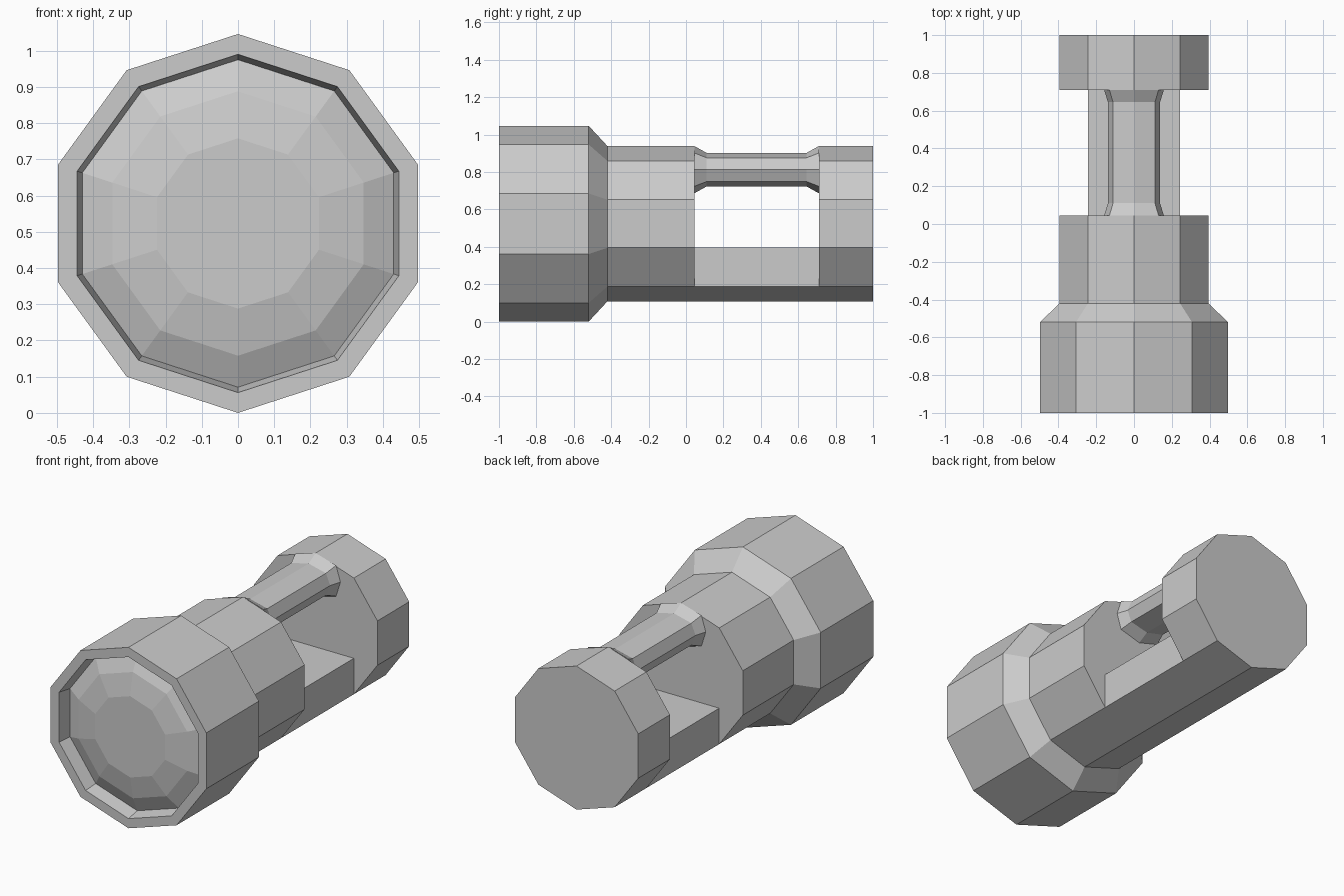
import bpy, bmesh, math

if "Cube" in bpy.data.objects:
    bpy.data.objects.remove(bpy.data.objects["Cube"])

CZ = 0.523  # height of the long axis


def loft(name, sections):
    """Skin cross-sections [(y, [(x, z), ...]), ...] and cap both ends."""
    bm = bmesh.new()
    rings = [[bm.verts.new((x, y, z)) for x, z in pts] for y, pts in sections]
    for a, b in zip(rings, rings[1:]):
        n = len(a)
        for i in range(n):
            j = (i + 1) % n
            bm.faces.new((a[i], a[j], b[j], b[i]))
    bm.faces.new(rings[0])
    bm.faces.new(rings[-1])
    bmesh.ops.recalc_face_normals(bm, faces=bm.faces)
    mesh = bpy.data.meshes.new(name)
    bm.to_mesh(mesh)
    bm.free()
    ob = bpy.data.objects.new(name, mesh)
    bpy.context.collection.objects.link(ob)
    return ob


def decagon(r):
    return [(r * math.sin(math.radians(36 * i)), CZ + r * math.cos(math.radians(36 * i)))
            for i in range(10)]


def grip(w_in, w_out, h):
    """Eight-sided handle section, with a point at top and bottom."""
    c, k = 0.812, 0.707 * h
    return [(0, c + h), (w_in, c + k), (w_out, c), (w_in, c - k),
            (0, c - h), (-w_in, c - k), (-w_out, c), (-w_in, c + k)]


# Lamp head: domed lens, recessed rim, outer shell, taper and front of the body
profile = [(-0.985, 0.235), (-0.96, 0.365), (-0.92, 0.452), (-1.0, 0.467),
           (-1.0, 0.523), (-0.52, 0.523), (-0.42, 0.415), (0.045, 0.415)]
loft("lamp_head", [(y, decagon(r)) for y, r in profile])

# Rear end block
loft("rear_block", [(y, decagon(0.415)) for y in (0.71, 1.0)])

# Lower bar joining head and rear block under the hand opening
r = decagon(0.415)
(x1, z1), (x2, z2) = r[4], r[6]
floor_z = r[3][1]
bar = [(x1, floor_z), r[4], r[5], r[6], (x2, floor_z)]
loft("lower_bar", [(y, bar) for y in (0.045, 0.71)])

# Handle, flared where it meets the blocks
end, mid = grip(0.13, 0.158, 0.126), grip(0.111, 0.138, 0.09)
loft("handle", [(0.045, end), (0.11, mid), (0.645, mid), (0.71, end)])
